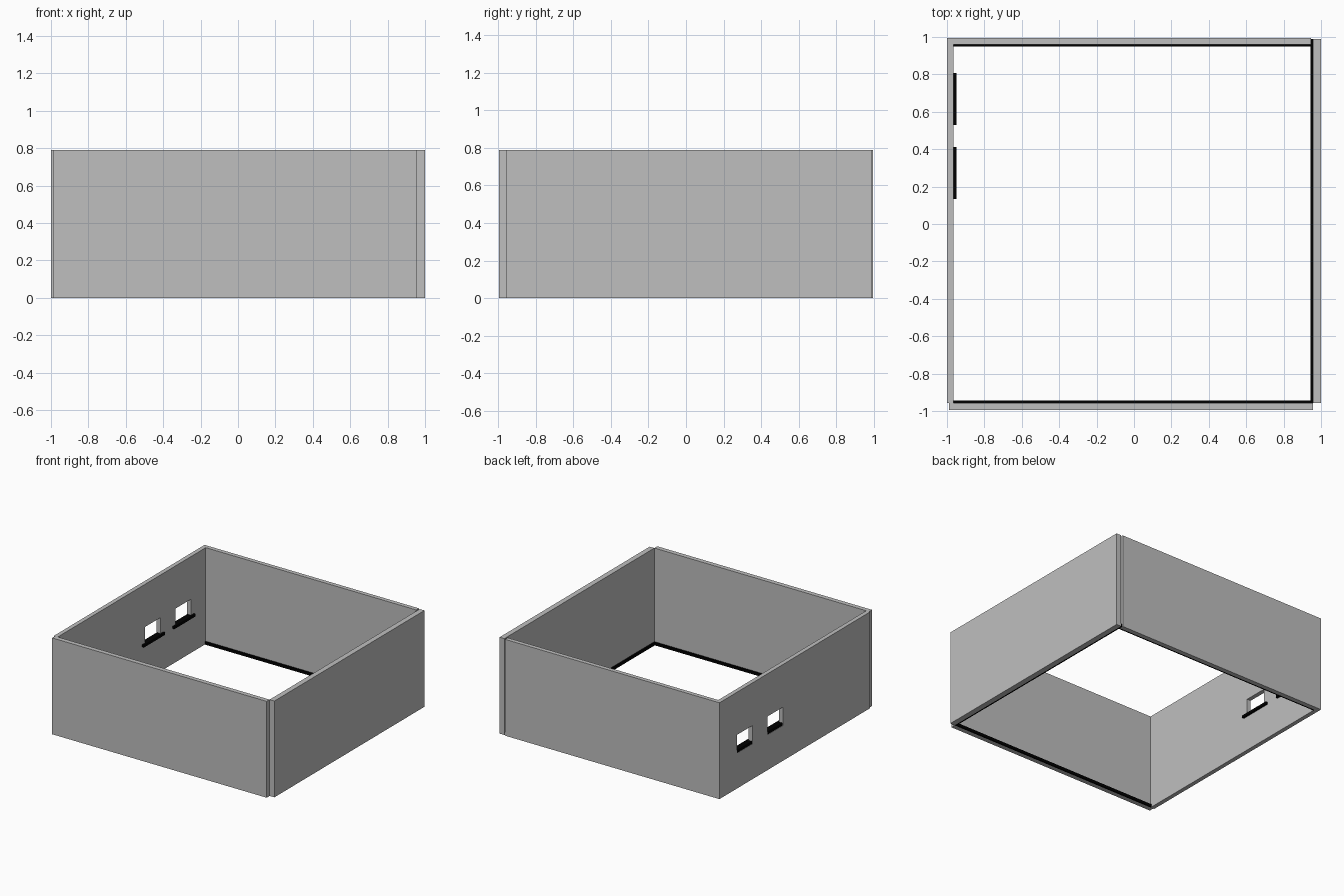
import bpy, bmesh, math

if "Cube" in bpy.data.objects:
    bpy.data.objects.remove(bpy.data.objects["Cube"])

H = 0.79          # wall height
T = 0.012         # board thickness


def material(name, c):
    m = bpy.data.materials.new(name)
    m.diffuse_color = (c, c, c, 1)
    m.use_nodes = True
    m.node_tree.nodes["Principled BSDF"].inputs["Base Color"].default_value = m.diffuse_color
    return m


GREY = material("wall grey", 0.52)
BLACK = material("trim black", 0.0)


def box(name, lo, hi, mat):
    bm = bmesh.new()
    bmesh.ops.create_cube(bm, size=1)
    for v in bm.verts:
        for i in range(3):
            v.co[i] = hi[i] if v.co[i] > 0 else lo[i]
    me = bpy.data.meshes.new(name)
    bm.to_mesh(me)
    bm.free()
    me.materials.append(mat)
    ob = bpy.data.objects.new(name, me)
    bpy.context.collection.objects.link(ob)
    return ob


# Pinwheel walls, each lapping the end of the next
box("front_wall", (-0.99, -0.995, 0), (0.957, -0.957, H), GREY)
box("right_wall", (0.957, -0.957, 0), (1, 0.988, H), GREY)
box("back_wall", (-1, 0.96, 0), (0.945, 0.995, H), GREY)
left = box("left_wall", (-1, -0.957, 0), (-0.965, 0.96, H), GREY)

# Baseboards along the inner foot of three walls
box("front_baseboard", (-0.965, -0.957, 0), (0.957, -0.957 + T, 0.023), BLACK)
box("right_baseboard", (0.957 - T, -0.957, 0), (0.957, 0.988, 0.023), BLACK)
box("back_baseboard", (-0.965, 0.96 - T, 0), (0.945, 0.96, 0.023), BLACK)

# Two window openings with wider sills through the left wall
for i, y in enumerate((0.273, 0.668)):
    cutter = box(f"window_cutter_{i}", (-1.1, y - 0.1, 0.29), (-0.9, y + 0.1, 0.44), GREY)
    cutter.hide_render = True
    cutter.hide_set(True)
    mod = left.modifiers.new("window", 'BOOLEAN')
    mod.operation = 'DIFFERENCE'
    mod.solver = 'EXACT'
    mod.object = cutter
    box(f"window_sill_{i}", (-0.998, y - 0.1, 0.29), (-0.965, y + 0.1, 0.31), BLACK)
    box(f"sill_nose_{i}", (-0.965, y - 0.138, 0.29), (-0.948, y + 0.138, 0.31), BLACK)
